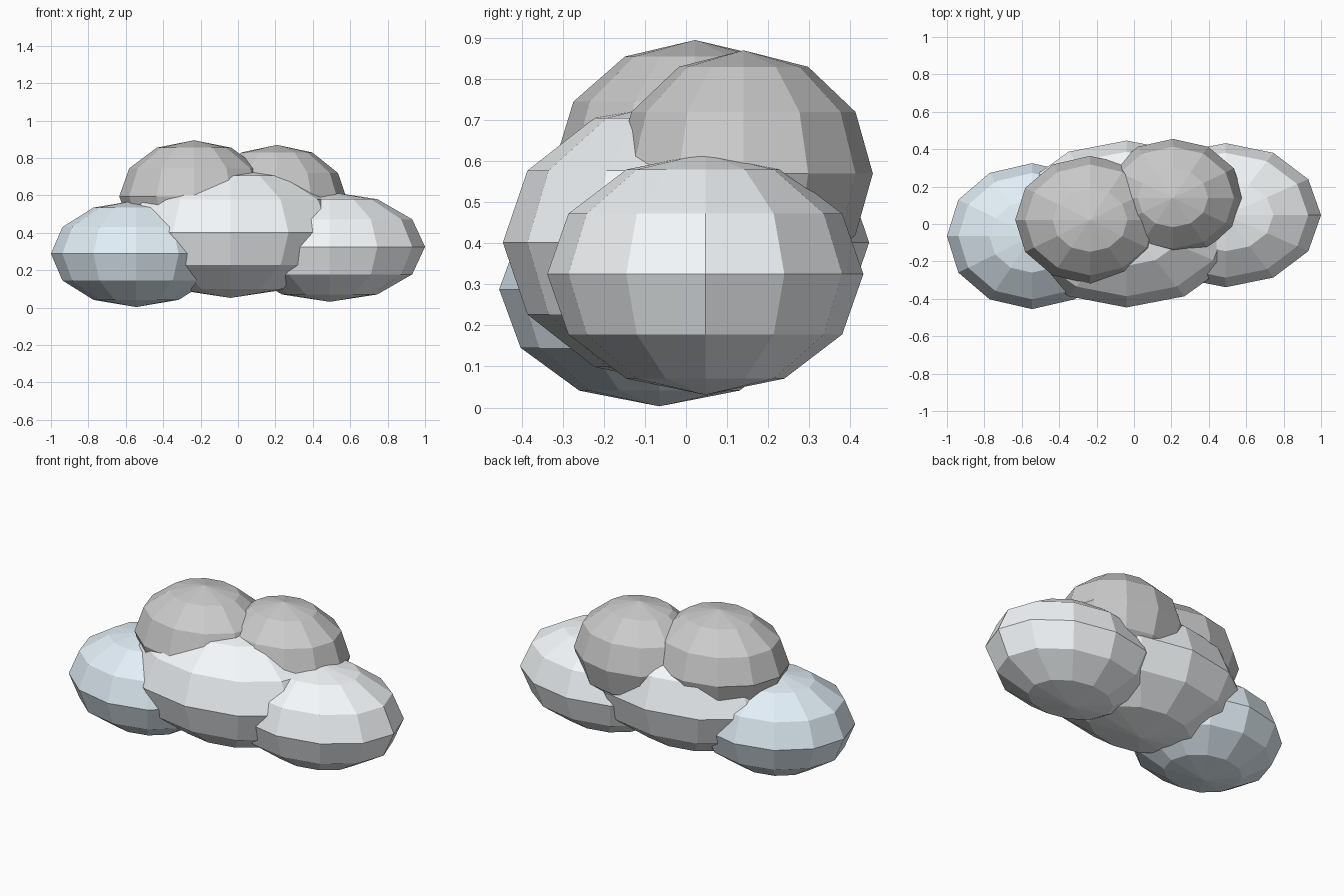
import bpy

if "Cube" in bpy.data.objects:
    bpy.data.objects.remove(bpy.data.objects["Cube"])


def material(name, rgb):
    m = bpy.data.materials.new(name)
    m.diffuse_color = (*rgb, 1)
    m.use_nodes = True
    m.node_tree.nodes["Principled BSDF"].inputs["Base Color"].default_value = m.diffuse_color
    return m


white = material("cloud_white", (0.91, 0.94, 0.96))
blue = material("pale_blue", (0.76, 0.86, 0.93))

# Each puff: name, centre, radii, material (None = plain grey)
puffs = [
    ("left_puff", (-0.545, -0.065, 0.288), (0.455, 0.39, 0.285), blue),
    ("middle_puff", (-0.04, 0.0, 0.402), (0.62, 0.446, 0.35), white),
    ("right_puff", (0.49, 0.047, 0.325), (0.51, 0.385, 0.294), white),
    ("upper_left_puff", (-0.235, 0.022, 0.595), (0.40, 0.342, 0.30), None),
    ("upper_right_puff", (0.208, 0.14, 0.57), (0.377, 0.315, 0.30), None),
]

# Low-poly, flat-faced overlapping ellipsoids
for name, centre, radii, mat in puffs:
    bpy.ops.mesh.primitive_uv_sphere_add(segments=12, ring_count=6, radius=1, location=centre)
    puff = bpy.context.object
    puff.name = name
    puff.scale = radii
    bpy.ops.object.transform_apply(location=False, rotation=False, scale=True)
    if mat:
        puff.data.materials.append(mat)
